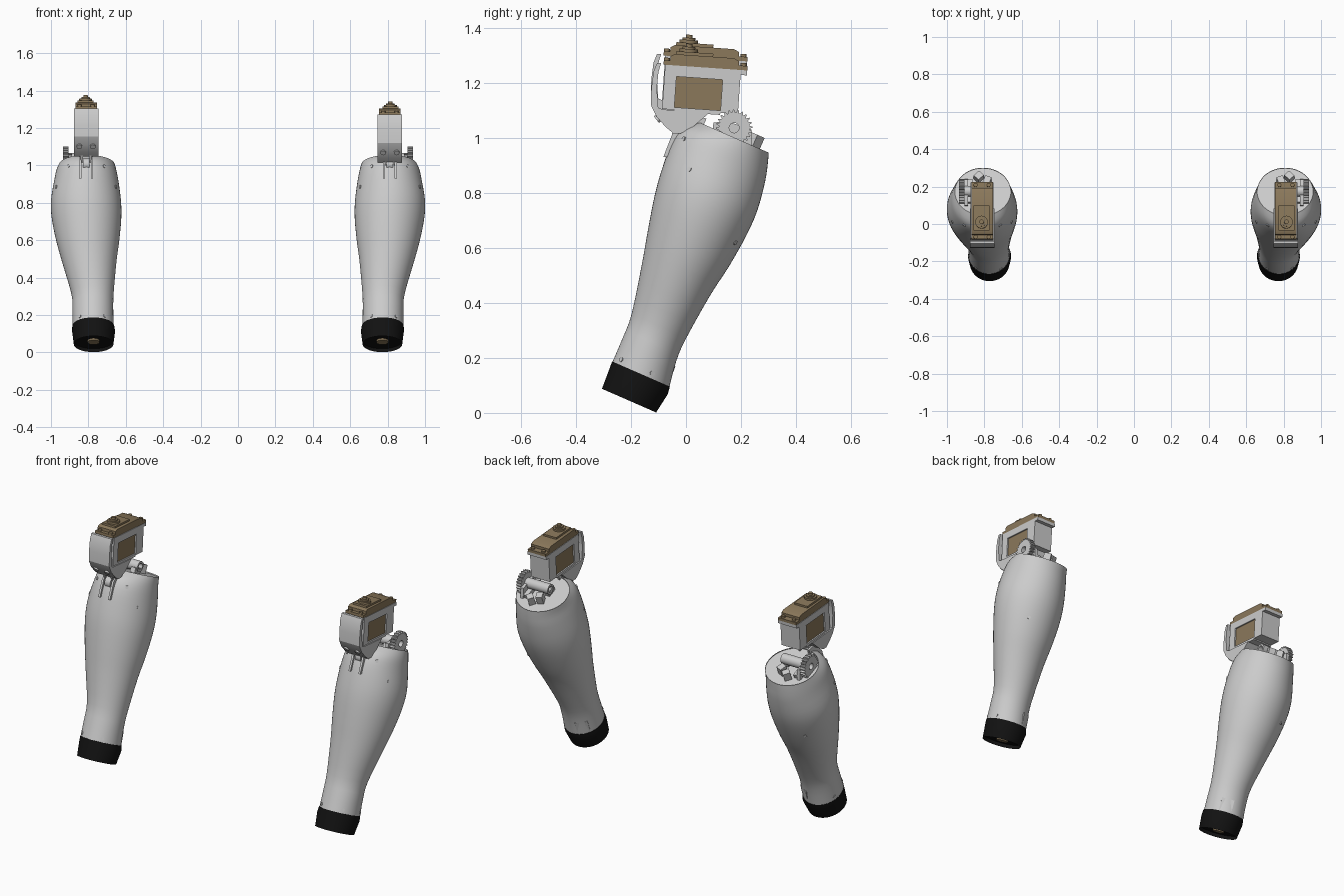
import bpy, bmesh
from math import sin, cos, pi, radians
from mathutils import Matrix, Vector

if "Cube" in bpy.data.objects:
    bpy.data.objects.remove(bpy.data.objects["Cube"])


def material(name, rgb):
    m = bpy.data.materials.new(name)
    m.diffuse_color = (*rgb, 1)
    m.use_nodes = True
    m.node_tree.nodes["Principled BSDF"].inputs["Base Color"].default_value = m.diffuse_color
    return m


BROWN = material("brown", (0.26, 0.19, 0.105))
BLACK = material("black", (0.006, 0.006, 0.006))
I = Matrix.Identity(4)
TILT = Matrix.Rotation(radians(-23.6), 4, 'X')          # frame of the leaning shell
PIV = Vector((0, 0.055, 1.17))
SERVO = Matrix.Translation(PIV) @ Matrix.Rotation(radians(-4), 4, 'X') @ Matrix.Translation(-PIV)
CX = 0.812                                              # servo centre line


def make(name, bm, mat=None, lift=0.0):
    """Write the right part and its mirrored left twin (left servo sits higher)."""
    bmesh.ops.recalc_face_normals(bm, faces=bm.faces)
    for f in bm.faces:
        f.smooth = True
    for e in bm.edges:
        e.smooth = len(e.link_faces) == 2 and e.calc_face_angle(0) < radians(32)
    for side, tag in ((1, "right"), (-1, "left")):
        b = bm.copy()
        if side < 0:
            for v in b.verts:
                v.co.x *= -1
                v.co.z += lift
            bmesh.ops.reverse_faces(b, faces=b.faces)
        me = bpy.data.meshes.new(name)
        b.to_mesh(me)
        b.free()
        if mat:
            me.materials.append(mat)
        ob = bpy.data.objects.new(f"{name}_{tag}", me)
        bpy.context.collection.objects.link(ob)
    bm.free()


def prism(bm, pts, x0, x1, M=I):
    """Side profile in (y, z) extruded along x."""
    a = [bm.verts.new(M @ Vector((x0, y, z))) for y, z in pts]
    b = [bm.verts.new(M @ Vector((x1, y, z))) for y, z in pts]
    n = len(pts)
    bm.faces.new(a)
    bm.faces.new(b[::-1])
    for i in range(n):
        bm.faces.new((a[i], b[i], b[(i + 1) % n], a[(i + 1) % n]))


def box(bm, x0, x1, y0, y1, z0, z1, M=I):
    prism(bm, [(y0, z0), (y1, z0), (y1, z1), (y0, z1)], x0, x1, M)


def cyl(bm, r, h, M, n=24):
    bmesh.ops.create_cone(bm, cap_ends=True, segments=n, radius1=r, radius2=r, depth=h, matrix=M)


def tube(bm, x0, x1, y, z, radius, rin, n=96):
    """Hollow cylinder along x; radius(i) may vary to form teeth."""
    rings = []
    for x, rad in ((x0, radius), (x1, radius), (x1, lambda i: rin), (x0, lambda i: rin)):
        rings.append([bm.verts.new((x, y + rad(i) * cos(2 * pi * i / n),
                                    z + rad(i) * sin(2 * pi * i / n))) for i in range(n)])
    for k in range(4):
        p, q = rings[k], rings[(k + 1) % 4]
        for i in range(n):
            j = (i + 1) % n
            bm.faces.new((p[i], p[j], q[j], q[i]))


def point(row, a):
    """Point on an elliptical section (s, tmin, tmax, x centre, x half)."""
    s, t0, t1, xc, xh = row
    return TILT @ Vector((xc + xh * cos(a), (t0 + t1) / 2 + (t1 - t0) / 2 * sin(a), s))


def loft(bm, rows, n=56):
    rings = [[bm.verts.new(point(r, 2 * pi * i / n)) for i in range(n)] for r in rows]
    for p, q in zip(rings, rings[1:]):
        for i in range(n):
            j = (i + 1) % n
            bm.faces.new((p[i], p[j], q[j], q[i]))
    return bm.faces.new(rings[0]), bm.faces.new(rings[-1])


def spline(rows, k=3):
    out = []
    for i in range(len(rows) - 1):
        p = [rows[max(0, min(len(rows) - 1, i + d))] for d in (-1, 0, 1, 2)]
        for u in (j / k for j in range(k)):
            out.append([0.5 * (2 * b + (c - a) * u + (2 * a - 5 * b + 4 * c - d) * u * u
                               + (3 * b - a - 3 * c + d) * u ** 3) for a, b, c, d in zip(*p)])
    return out + [rows[-1]]


# Shell: sections square to the leaning axis
SHELL = spline([
    (0.055, -0.319, -0.092, 0.775, 0.110), (0.16, -0.320, -0.108, 0.776, 0.109),
    (0.25, -0.325, -0.108, 0.778, 0.113), (0.43, -0.363, -0.090, 0.795, 0.145),
    (0.55, -0.392, -0.070, 0.803, 0.168), (0.68, -0.421, -0.057, 0.810, 0.186),
    (0.78, -0.435, -0.057, 0.813, 0.187), (0.885, -0.441, -0.073, 0.811, 0.172),
    (0.945, -0.425, -0.089, 0.811, 0.161), (0.987, -0.380, -0.103, 0.808, 0.150)])
bm = bmesh.new()
bottom, top = loft(bm, SHELL)
bmesh.ops.inset_region(bm, faces=[top], thickness=0.008, depth=0)
bmesh.ops.translate(bm, verts=top.verts, vec=TILT @ Vector((0, 0, -0.006)))
make("shell", bm)

# Shell screws
bm = bmesh.new()
for s, ang in ((0.90, 305), (0.90, 235), (0.80, 330), (0.80, 210), (0.10, 310),
               (0.10, 235), (0.10, 20), (0.62, 60)):
    row = min(SHELL, key=lambda r: abs(r[0] - s))
    a = radians(ang)
    p = point(row, a)
    out = TILT.to_3x3() @ Vector((cos(a), sin(a), 0))
    cyl(bm, 0.009, 0.006, Matrix.Translation(p) @ out.to_track_quat('Z', 'Y').to_matrix().to_4x4(), 12)
make("shell_screw", bm)

# Black cuff with recessed end
bm = bmesh.new()
low, _ = loft(bm, [(-0.042, -0.315, -0.100, 0.772, 0.106), (0.035, -0.319, -0.088, 0.772, 0.115),
                   (0.064, -0.321, -0.092, 0.774, 0.112)])
bmesh.ops.inset_region(bm, faces=[low], thickness=0.05, depth=0)
bmesh.ops.translate(bm, verts=low.verts, vec=TILT @ Vector((0, 0, 0.02)))
make("cuff", bm, BLACK)
bm = bmesh.new()
cyl(bm, 0.032, 0.02, TILT @ Matrix.Translation((0.772, -0.208, -0.022)))
make("cuff_plug", bm, BROWN)

# Tab on the inner back edge of the cuff
bm = bmesh.new()
M = TILT @ Matrix.Translation((0.722, -0.125, 0)) @ Matrix.Rotation(radians(32), 4, 'Z')
prism(bm, [(-0.02, 0.04), (0.011, 0.04), (0.004, 0.14), (-0.02, 0.14)], -0.035, 0.035, M)
make("shell_tab", bm)

# Knee lug and fins on the front shoulder
bm = bmesh.new()
tube(bm, CX - 0.018, CX + 0.018, -0.02, 1.005, lambda i: 0.032, 0.014, 24)
for x in (CX - 0.032, CX + 0.032):
    prism(bm, [(-0.448, 0.82), (-0.452, 0.92), (-0.41, 1.0), (-0.36, 1.01), (-0.36, 0.85)],
          x - 0.006, x + 0.006, TILT)
make("knee_lug", bm)

# Gear, hollow axle and their base on the cap
bm = bmesh.new()
tube(bm, 0.905, 0.935, 0.175, 1.036, lambda i: 0.066 if i % 4 < 2 else 0.056, 0.018)
make("gear", bm)
bm = bmesh.new()
tube(bm, 0.755, 0.905, 0.175, 1.036, lambda i: 0.029, 0.018, 32)
make("axle", bm)
bm = bmesh.new()
prism(bm, [(0.095, 1.02), (0.10, 1.055), (0.15, 1.06), (0.238, 1.03), (0.24, 0.97)], 0.888, 0.906)
box(bm, 0.862, 0.906, -0.31, -0.18, 0.975, 1.005, TILT)
box(bm, 0.76, 0.79, -0.29, -0.235, 0.975, 1.01, TILT)
for x, t, ang in ((0.83, -0.165, 45), (0.785, -0.19, 20)):
    M = TILT @ Matrix.Translation((x, t, 1.0)) @ Matrix.Rotation(radians(ang), 4, 'Z')
    box(bm, -0.018, 0.018, -0.02, 0.02, -0.02, 0.03, M)
make("cap_block", bm)

# Servo case: grey frame round a brown core
bm = bmesh.new()
W = 0.061
for y0, y1, z0, z1 in ((-0.082, -0.038, 1.095, 1.256), (0.130, 0.194, 1.095, 1.256),
                       (-0.038, 0.130, 1.216, 1.256), (-0.038, 0.130, 1.088, 1.104)):
    box(bm, CX - W, CX + W, y0, y1, z0, z1, SERVO)
box(bm, CX - W, CX + W, 0.19, 0.217, 1.238, 1.256, SERVO)
make("servo_case", bm, None, 0.033)
bm = bmesh.new()
box(bm, CX - 0.053, CX + 0.053, -0.04, 0.132, 1.10, 1.22, SERVO)
make("servo_core", bm, BROWN, 0.033)

# Servo top: flange, lid, output shaft and ear screws
bm = bmesh.new()
box(bm, CX - 0.058, CX + 0.058, -0.088, 0.217, 1.256, 1.272, SERVO)
prism(bm, [(-0.065, 1.27), (0.185, 1.27), (0.185, 1.288), (0.165, 1.297), (-0.05, 1.297), (-0.065, 1.288)],
      CX - 0.058, CX + 0.058, SERVO)
box(bm, CX - 0.04, CX + 0.045, -0.045, 0.09, 1.295, 1.308, SERVO)
for r, z in ((0.034, 1.315), (0.023, 1.323), (0.012, 1.334)):
    cyl(bm, r, 0.02, SERVO @ Matrix.Translation((CX + 0.003, 0.0, z - 0.006)))
for y in (-0.077, 0.202):
    for dx in (-0.035, 0.035):
        cyl(bm, 0.011, 0.014, SERVO @ Matrix.Translation((CX + dx, y, 1.275)), 12)
make("servo_top", bm, BROWN, 0.033)

# Front bracket: curved plate, and wedge down to the knee
bm = bmesh.new()
B = 0.066
prism(bm, [(-0.105, 1.272), (-0.118, 1.24), (-0.126, 1.18), (-0.128, 1.12), (-0.10, 1.10),
           (-0.106, 1.18), (-0.10, 1.24), (-0.09, 1.272)], CX - B, CX + B)
prism(bm, [(-0.128, 1.12), (-0.085, 1.103), (0.082, 1.088), (0.02, 1.035), (-0.02, 1.015),
           (-0.045, 1.015), (-0.075, 1.04), (-0.108, 1.078)], CX - B, CX + B)
prism(bm, [(-0.05, 1.02), (0.0, 1.025), (0.0, 0.985), (-0.03, 0.98)], CX - 0.03, CX - 0.018)
prism(bm, [(-0.05, 1.02), (0.0, 1.025), (0.0, 0.985), (-0.03, 0.98)], CX + 0.018, CX + 0.03)
make("servo_bracket", bm, None, 0.033)

# Bracket screws
bm = bmesh.new()
for dx in (-0.036, 0.036):
    cyl(bm, 0.015, 0.014, Matrix.Translation((CX + dx, -0.102, 1.07)) @ Matrix.Rotation(radians(128), 4, 'X'), 16)
make("bracket_screw", bm, None, 0.033)
